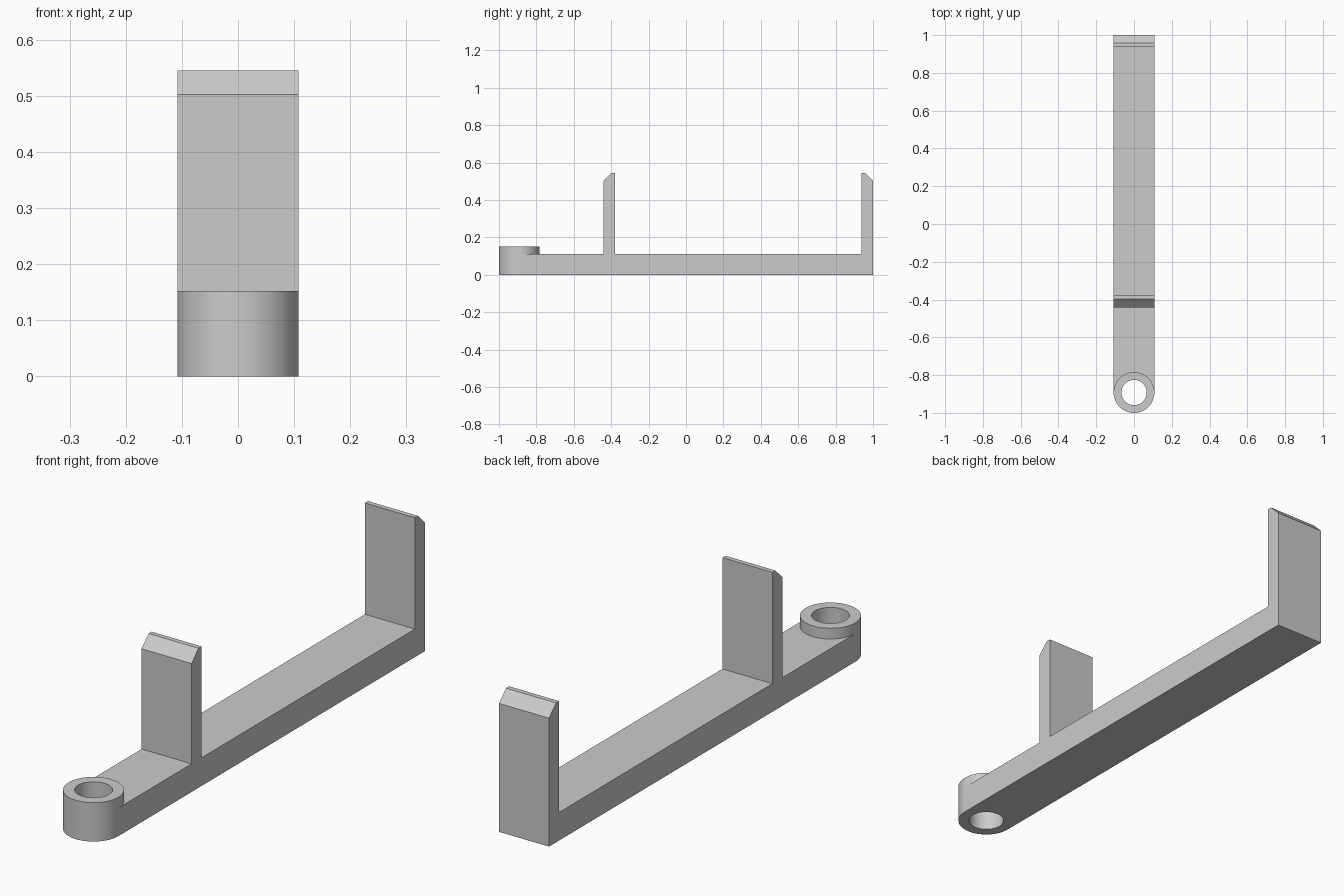
import bpy, bmesh, math

cube = bpy.data.objects.get("Cube")
if cube:
    bpy.data.objects.remove(cube)

HALF = 0.108          # half width of the bar, also the hub radius
BORE = 0.067          # hub bore radius
HUB_Y = -1 + HALF     # hub centre
BAR_TOP, HUB_TOP = 0.11, 0.152
SEGMENTS = 64

grey = bpy.data.materials.new("plain grey")
grey.use_nodes = True
colour = (0.6, 0.6, 0.6, 1)
grey.diffuse_color = colour
grey.node_tree.nodes["Principled BSDF"].inputs["Base Color"].default_value = colour


def finish(bm, name):
    bmesh.ops.recalc_face_normals(bm, faces=bm.faces)
    mesh = bpy.data.meshes.new(name)
    bm.to_mesh(mesh)
    bm.free()
    mesh.materials.append(grey)
    obj = bpy.data.objects.new(name, mesh)
    bpy.context.collection.objects.link(obj)
    return obj


# Side profile of the bar with its two chamfered uprights (y, z);
# the first and last points follow the hub's round wall.
def profile(start):
    return [(start, 0), (1, 0), (1, 0.502), (0.957, 0.545), (0.938, 0.545),
            (0.938, BAR_TOP), (-0.379, BAR_TOP), (-0.379, 0.545),
            (-0.398, 0.545), (-0.441, 0.502), (-0.441, BAR_TOP), (start, BAR_TOP)]


# Bar and uprights: profile lofted across x, its open end wrapping the hub
bm = bmesh.new()
sections = []
for i in range(SEGMENTS // 2 + 1):
    a = math.tau * i / SEGMENTS
    x, start = HALF * math.cos(a), HUB_Y + HALF * math.sin(a)
    sections.append([bm.verts.new((x, y, z)) for y, z in profile(start)])
for s, t in zip(sections, sections[1:]):
    for j in range(len(s) - 1):
        bm.faces.new((s[j], s[j + 1], t[j + 1], t[j]))
for end in (sections[0], sections[-1]):
    bm.faces.new(end)
bmesh.ops.recalc_face_normals(bm, faces=bm.faces)
bmesh.ops.dissolve_limit(bm, angle_limit=0.02, verts=bm.verts, edges=bm.edges)
finish(bm, "bar_with_uprights")

# Hub: a rectangular section swept into a tube
bm = bmesh.new()
rings = []
for i in range(SEGMENTS):
    a = math.tau * i / SEGMENTS
    rings.append([bm.verts.new((r * math.cos(a), HUB_Y + r * math.sin(a), z))
                  for r, z in ((HALF, 0), (HALF, HUB_TOP), (BORE, HUB_TOP), (BORE, 0))])
for i, s in enumerate(rings):
    t = rings[(i + 1) % SEGMENTS]
    for j in range(4):
        k = (j + 1) % 4
        bm.faces.new((s[j], s[k], t[k], t[j]))
hub = finish(bm, "hub_ring")
bpy.ops.object.select_all(action="DESELECT")
hub.select_set(True)
bpy.context.view_layer.objects.active = hub
bpy.ops.object.shade_smooth_by_angle(angle=math.radians(30))
